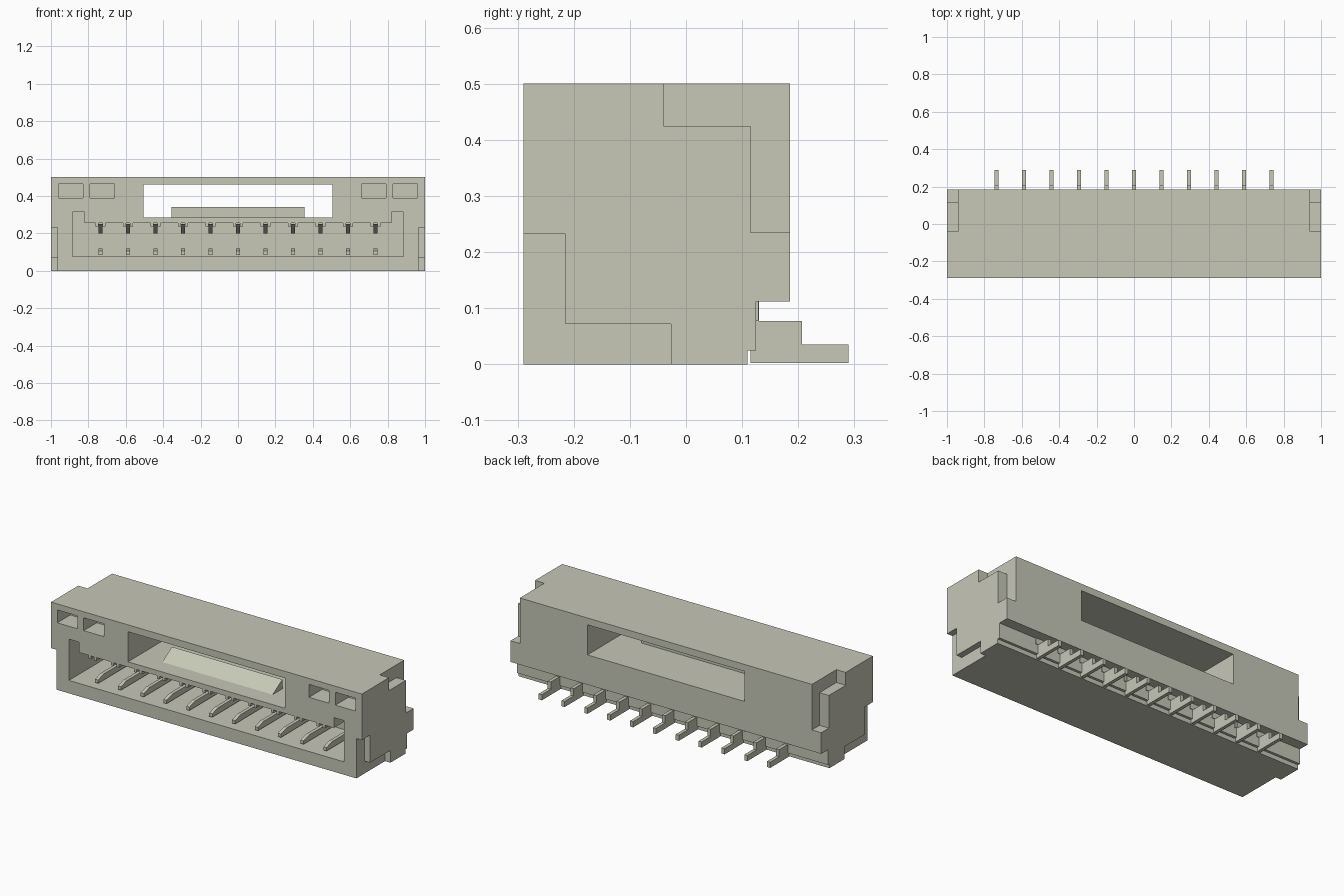
import bpy, bmesh

cube = bpy.data.objects.get("Cube")
if cube:
    bpy.data.objects.remove(cube, do_unlink=True)

mat = bpy.data.materials.new("warm_grey")
mat.use_nodes = True
colour = (0.57, 0.58, 0.475, 1)
mat.diffuse_color = colour
mat.node_tree.nodes["Principled BSDF"].inputs["Base Color"].default_value = colour


def prism(name, points, start, end, axis="x"):
    """Extrude a closed profile: (y, z) along x, or (x, z) along y."""
    bm = bmesh.new()
    if axis == "x":
        verts = [bm.verts.new((start, a, b)) for a, b in points]
        shift = (end - start, 0, 0)
    else:
        verts = [bm.verts.new((a, start, b)) for a, b in points]
        shift = (0, end - start, 0)
    face = bm.faces.new(verts)
    out = bmesh.ops.extrude_face_region(bm, geom=[face])
    moved = [v for v in out["geom"] if isinstance(v, bmesh.types.BMVert)]
    bmesh.ops.translate(bm, verts=moved, vec=shift)
    bmesh.ops.recalc_face_normals(bm, faces=bm.faces)
    mesh = bpy.data.meshes.new(name)
    bm.to_mesh(mesh)
    bm.free()
    mesh.materials.append(mat)
    obj = bpy.data.objects.new(name, mesh)
    bpy.context.collection.objects.link(obj)
    return obj


def box(name, x, y, z):
    return prism(name, [(y[0], z[0]), (y[1], z[0]), (y[1], z[1]), (y[0], z[1])], *x)


# Housing with its stepped rear underside
housing = prism("housing", [(-.29, 0), (.11, 0), (.11, .025), (.125, .025),
                            (.125, .112), (.185, .112), (.185, .5), (-.29, .5)], -1, 1)
cutters = []

# Plug cavity with raised corner keyways
half = [(.885, .075), (.885, .315), (.82, .315), (.82, .255)]
cutters.append(prism("cavity_cutter", half + [(-x, z) for x, z in reversed(half)],
                     -.35, .04, "y"))

# Latch window right through the housing
cutters.append(box("window_cutter", (-.505, .505), (-.4, .4), (.285, .46)))

for side in (-1, 1):
    def span(a, b):
        return tuple(sorted((side * a, side * b)))
    # Small front pockets
    for a, b in ((.66, .79), (.83, .96)):
        cutters.append(box("pocket_cutter", span(a, b), (-.4, -.17), (.39, .465)))
    # Stepped notch at the upper rear corner
    cutters.append(prism("rear_notch_cutter",
                         [(-.04, .425), (.115, .425), (.115, .235), (.3, .235),
                          (.3, .6), (-.04, .6)], *span(.94, 1.1)))
    # Stepped recess at the lower front corner
    cutters.append(prism("front_recess_cutter",
                         [(-.4, -.1), (-.027, -.1), (-.027, .072), (-.215, .072),
                          (-.215, .232), (-.4, .232)], *span(.965, 1.1)))

for cutter in cutters:
    cutter.hide_render = True
    mod = housing.modifiers.new(cutter.name, "BOOLEAN")
    mod.operation = "DIFFERENCE"
    mod.solver = "EXACT"
    mod.object = cutter

# Bake the cuts and remove the helpers
bpy.context.view_layer.update()
graph = bpy.context.evaluated_depsgraph_get()
baked = bpy.data.meshes.new_from_object(housing.evaluated_get(graph))
housing.modifiers.clear()
housing.data = baked
for cutter in cutters:
    bpy.data.objects.remove(cutter, do_unlink=True)

# Latch ramp in the window
prism("latch_ramp", [(-.19, .284), (-.1, .284), (-.1, .34)], -.355, .355)

# Contacts, each with ceiling rib, guide and solder foot
w = .01
for i in range(11):
    x = -.735 + i * .147
    prism("contact", [(-.25, .085), (-.25, .105), (-.2, .12), (.13, .12), (.13, .077),
                      (.207, .077), (.207, .035), (.29, .035), (.29, .002),
                      (.115, .002), (.115, .085)], x - w, x + w)
    prism("contact_guide", [(-.2, .25), (.05, .25), (.05, .2), (0, .2)], x - w, x + w)
    for side in (-1, 1):
        c = x + side * .018
        box("ceiling_rib", (c - .008, c + .008), (-.289, .05), (.236, .257))
        box("rear_guide", (c - .008, c + .008), (.12, .129), (.078, .113))
